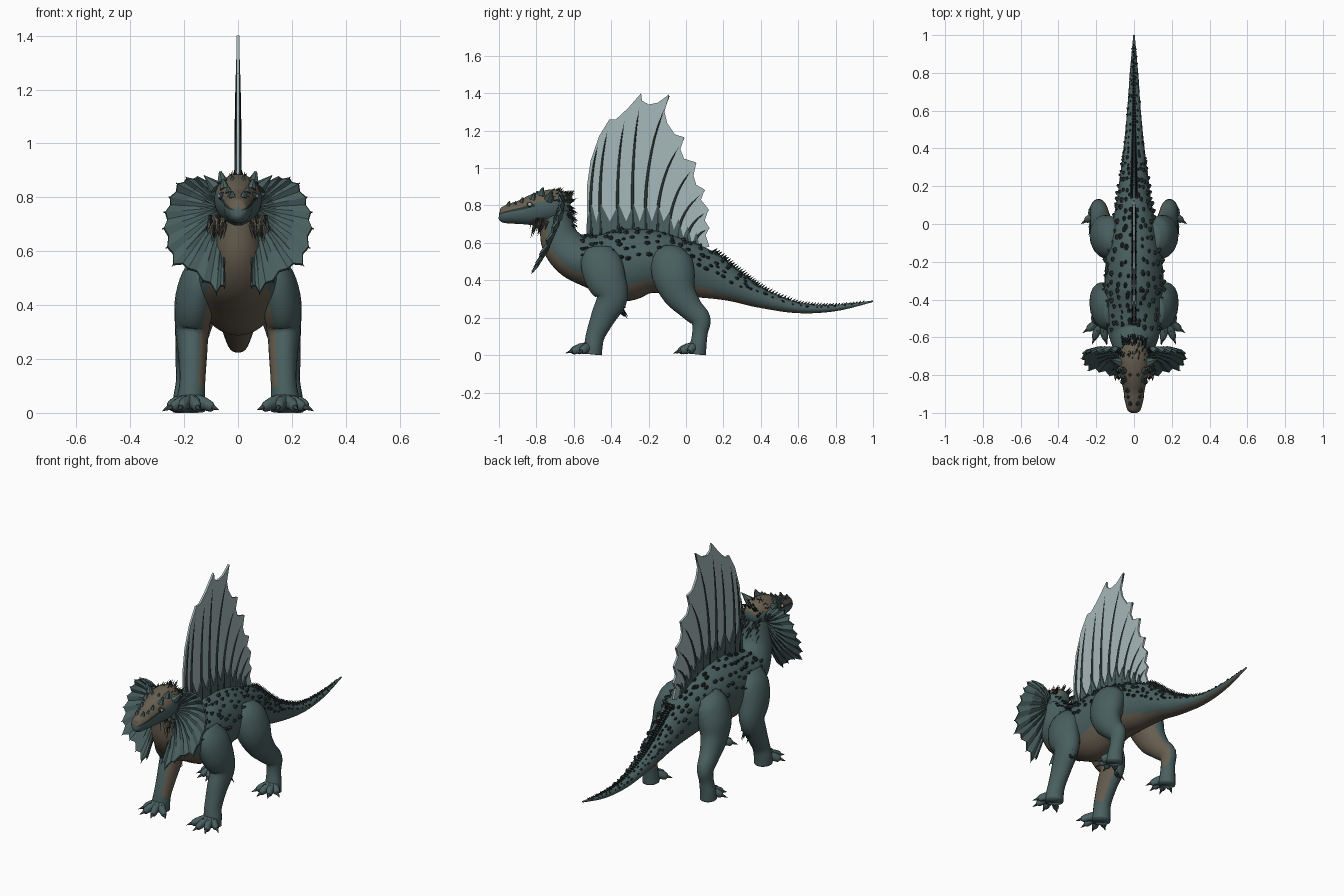
import bpy, bmesh, math, random
from mathutils import Vector, Matrix

if "Cube" in bpy.data.objects:
    bpy.data.objects.remove(bpy.data.objects["Cube"])

random.seed(4)
COLOURS = [("teal_hide", (.068, .115, .115)), ("brown_belly", (.135, .112, .08)),
           ("dark_scale", (.022, .034, .034)), ("pale_sail", (.38, .48, .49)),
           ("grey_claw", (.045, .055, .052)), ("pale_eye", (.45, .5, .45))]
MATS = []
for name, c in COLOURS:
    m = bpy.data.materials.new(name)
    m.diffuse_color = (*c, 1)
    m.use_nodes = True
    m.node_tree.nodes["Principled BSDF"].inputs["Base Color"].default_value = m.diffuse_color
    MATS.append(m)
HIDE, BELLY, DARK, SAIL, CLAW, EYE = range(6)


def finish(bm, name, mirror=False, smooth=True):
    bmesh.ops.recalc_face_normals(bm, faces=bm.faces)
    for f in bm.faces:
        f.smooth = smooth
    me = bpy.data.meshes.new(name)
    bm.to_mesh(me)
    bm.free()
    ob = bpy.data.objects.new(name, me)
    bpy.context.collection.objects.link(ob)
    for m in MATS:
        me.materials.append(m)
    if mirror:
        ob.modifiers.new("mirror", 'MIRROR').use_mirror_merge = False
    return ob


def curve(pts, k):
    """Smooth interpolation through tuples of any length."""
    out = []
    for i in range(len(pts) - 1):
        a, b, c, d = pts[max(i - 1, 0)], pts[i], pts[i + 1], pts[min(i + 2, len(pts) - 1)]
        for s in range(k):
            t = s / k
            out.append([.5 * (2 * q + (r - p) * t + (2 * p - 5 * q + 4 * r - u) * t * t
                              + (3 * q - p - 3 * r + u) * t ** 3) for p, q, r, u in zip(a, b, c, d)])
    return out + [list(pts[-1])]


def frames(pts, k):
    """Rings of (centre, side, up, tangent, half width, half height)."""
    ps = curve(pts, k)
    cs = [Vector(p[:3]) for p in ps]
    ref = Vector((0, 1, 0)) if abs((cs[-1] - cs[0]).normalized().x) > .8 else Vector((1, 0, 0))
    out = []
    for i, p in enumerate(ps):
        t = (cs[min(i + 1, len(cs) - 1)] - cs[max(i - 1, 0)]).normalized()
        s = (ref - t * ref.dot(t)).normalized()
        out.append((cs[i], s, t.cross(s), t, max(p[3], .001), max(p[4], .001)))
    return out


def loft(bm, pts, n=12, k=4, rule=None, mat=HIDE):
    rings = frames(pts, k)
    vs = [[bm.verts.new(c + s * w * math.cos(2 * math.pi * j / n) + u * h * math.sin(2 * math.pi * j / n))
           for j in range(n)] for c, s, u, t, w, h in rings]
    for i in range(len(vs) - 1):
        for j in range(n):
            q = (j + 1) % n
            f = bm.faces.new((vs[i][j], vs[i][q], vs[i + 1][q], vs[i + 1][j]))
            ctr = f.calc_center_median()
            f.material_index = rule(ctr, ctr - rings[i][0], math.sin(2 * math.pi * (j + .5) / n)) if rule else mat
    for ring in (vs[0], vs[-1]):
        bm.faces.new(ring).material_index = mat
    return rings


def spike(bm, base, d, r, length, mat=DARK, r2=0.0, n=5, stretch=None):
    """Cone from base along d; optionally elongated along a direction."""
    z = Vector(d).normalized()
    x = Vector(stretch) if stretch else Vector((.13, .97, .2))
    x = (x - z * x.dot(z)).normalized()
    y = z.cross(x)
    M = Matrix.Translation(Vector(base) + z * length * .4) @ Matrix((x, y, z)).transposed().to_4x4()
    if stretch:
        M = M @ Matrix.Diagonal((1.6, 1, 1, 1))
    res = bmesh.ops.create_cone(bm, cap_ends=True, segments=n, radius1=r, radius2=r2, depth=length, matrix=M)
    for f in {f for v in res["verts"] for f in v.link_faces}:
        f.material_index = mat


def plate(name, yz, thick, mat):
    """Upright plate on the centre line from a y-z outline."""
    bm = bmesh.new()
    f = bm.faces.new([bm.verts.new((-thick / 2, y, z)) for y, z in yz])
    ext = bmesh.ops.extrude_face_region(bm, geom=[f], use_keep_orig=True)
    bmesh.ops.translate(bm, vec=(thick, 0, 0), verts=[v for v in ext["geom"] if isinstance(v, bmesh.types.BMVert)])
    for f in bm.faces:
        f.material_index = mat
    bmesh.ops.triangulate(bm, faces=bm.faces)
    return finish(bm, name, smooth=False)


# Trunk: tail, torso and neck in one loft
TRUNK = [(0, 1, .288, .004, .004), (0, .8, .252, .022, .017), (0, .6, .253, .036, .029),
         (0, .4, .305, .056, .053), (0, .25, .37, .075, .085), (0, .1, .432, .095, .13),
         (0, -.05, .475, .13, .15), (0, -.2, .5, .15, .172), (0, -.35, .482, .158, .195),
         (0, -.5, .5, .155, .145), (0, -.6, .53, .13, .12), (0, -.665, .6, .097, .108),
         (0, -.69, .68, .08, .092), (0, -.70, .77, .07, .08)]
bm = bmesh.new()
trunk = loft(bm, TRUNK, 32, 6, lambda c, d, s: BELLY if s < (-.68 if c.y > .15 else -.56) else HIDE)
finish(bm, "trunk")

# Scattered bony scales in rows over back and tail, plus the tail ridge
bm = bmesh.new()
for i, (c, s, u, t, w, h) in enumerate(trunk):
    if .93 > c.y > -.6 and (i % 2 == 0 or c.y > .3):
        for deg in (12, 30, 46, 62, 76):
            if c.y > .3 and deg not in (30, 62):
                continue
            for sx in (1, -1):
                a = math.radians(deg + random.uniform(-6, 6))
                n = (s * sx * math.cos(a) / w + u * math.sin(a) / h).normalized()
                p = c + s * sx * w * math.cos(a) + u * h * math.sin(a) + t * random.uniform(-.018, .018)
                r = random.uniform(.008, .013) * min(1, .25 + w * 7)
                spike(bm, p, n - t * .4, r, r * 1.5, r2=r * .3, n=6, stretch=t)
finish(bm, "back_scales", smooth=False)
bm = bmesh.new()
for a, b in zip(trunk, trunk[1:]):
    for f in (0, .5):
        c, u, h, w = a[0].lerp(b[0], f), a[2], a[5] + (b[5] - a[5]) * f, a[4]
        if .95 > c.y > .1:
            for sx in (1, -1):
                spike(bm, c + u * h * .97 + Vector((sx * w * .13, 0, 0)), u + Vector((0, .9, 0)),
                      .004 + w * .07, .012 + w * .3)
finish(bm, "tail_ridge", smooth=False)

# Head with mouth line and brown lower jaw
bm = bmesh.new()
def head_rule(c, d, s):
    if c.y < -.8 and abs(s + .29) < .1:
        return DARK
    return BELLY if s < -.35 else HIDE
loft(bm, [(0, -1, .748, .014, .016), (0, -.985, .748, .034, .04), (0, -.93, .757, .05, .055),
          (0, -.88, .764, .056, .065), (0, -.82, .775, .07, .082), (0, -.75, .79, .088, .09),
          (0, -.68, .8, .078, .085), (0, -.62, .79, .04, .05)], 32, 4, head_rule)
finish(bm, "head")

# Eyes, brow horns and snout bumps
bm = bmesh.new()
for r, mat, x in ((.015, DARK, .058), (.010, EYE, .0655)):
    res = bmesh.ops.create_uvsphere(bm, u_segments=12, v_segments=8, radius=r,
                                    matrix=Matrix.Translation((x, -.835, .805)))
    for f in {f for v in res["verts"] for f in v.link_faces}:
        f.material_index = mat
finish(bm, "eyes", True)
bm = bmesh.new()
spike(bm, (.085, -.73, .84), (.75, .25, .75), .028, .07, HIDE, n=7)
for x, y, z, r in ((.05, -.82, .835, .02), (.058, -.775, .86, .022), (.035, -.88, .82, .014),
                   (.02, -.95, .80, .014), (.03, -.915, .805, .011), (.02, -.8, .855, .014)):
    spike(bm, (x, y, z), (x * 4, .3, 1), r, r * 1.9, HIDE, r2=r * .25, n=7)
finish(bm, "brow_horns", True, False)

# Bristles on the nape, under the jaw and at the elbows
bm = bmesh.new()
for _ in range(75):
    a, y = random.uniform(.35, math.pi - .35), random.uniform(-.74, -.61)
    k = 1 if y < -.68 else .8
    spike(bm, (.075 * k * math.cos(a), y, .795 + .075 * k * math.sin(a)),
          (math.cos(a) * .6, .9, math.sin(a) * .8), .007, random.uniform(.03, .055), n=4)
for _ in range(40):
    z = random.uniform(.63, .8)
    x = random.uniform(-.06, .06)
    spike(bm, (x, -.61 - abs(x) * .4, z), (x * 4, 1, -.5), .006, .045, n=4)
finish(bm, "nape_bristles", smooth=False)
bm = bmesh.new()
for i in range(26):
    spike(bm, (random.uniform(.045, .11), random.uniform(-.82, -.74), random.uniform(.68, .73)),
          (random.uniform(-.1, .4), -.3, -1), .007, random.uniform(.04, .075), (BELLY, DARK)[i % 2], n=4)
finish(bm, "jaw_bristles", True, False)
bm = bmesh.new()
for _ in range(18):
    spike(bm, (random.uniform(.14, .2), random.uniform(-.37, -.335), random.uniform(.22, .32)),
          (0, .7, -1), .007, .05, n=4)
finish(bm, "elbow_bristles", True, False)

# Neck frill: pleated fan with scalloped rim and dark ribs
RIM = [(.10, .86), (.15, .875), (.19, .872), (.225, .85), (.252, .80), (.27, .745), (.275, .685),
       (.262, .615), (.24, .55), (.185, .535), (.13, .49), (.08, .445), (.05, .47)]
HUB = Vector((.055, -.70, .76))
def rim3(x, z):
    return Vector((x, -.68 - .14 * max(0, (.76 - z) / .31), z))
tips = [rim3(*p) for p in RIM]
edge = []
for a, b in zip(tips, tips[1:]):
    edge += [a, HUB + ((a + b) / 2 - HUB) * .95 + Vector((0, .014, 0))]
edge.append(tips[-1])
bm = bmesh.new()
grid = []
for e in edge:
    row = []
    for t in (.1, .4, .7, 1):
        p = HUB.lerp(e, t) + Vector((0, .03 * math.sin(math.pi * t), 0))
        row.append(bm.verts.new(p))
    grid.append(row)
for a, b in zip(grid, grid[1:]):
    for i in range(3):
        bm.faces.new((a[i], a[i + 1], b[i + 1], b[i]))
frill = finish(bm, "neck_frill", smooth=False)
mod = frill.modifiers.new("thickness", 'SOLIDIFY')
mod.thickness, mod.offset = .012, 0
frill.modifiers.new("mirror", 'MIRROR').use_mirror_merge = False
bm = bmesh.new()
for e in tips:
    pts = []
    for t, r in ((.1, .009), (.4, .008), (.7, .007), (1.03, .002)):
        p = HUB.lerp(e, t) + Vector((0, .03 * math.sin(math.pi * min(t, 1)), 0))
        pts.append((*p, r * .6, r * 1.1))
    loft(bm, pts, 6, 2, mat=DARK)
finish(bm, "frill_ribs", True)

# Back sail with scalloped edge, ribs and a toothed skin base
plate("sail", [(-.53, .6), (-.53, .9), (-.51, 1.04), (-.465, 1.17), (-.41, 1.26), (-.375, 1.26), (-.31, 1.32),
               (-.24, 1.4), (-.235, 1.36), (-.2, 1.34), (-.15, 1.35), (-.09, 1.395), (-.115, 1.3), (-.1, 1.24),
               (-.06, 1.18), (-.01, 1.165), (-.03, 1.1), (-.01, 1.05), (.055, 1.03), (.04, .96), (.055, .91),
               (.1, .885), (.08, .83), (.12, .78), (.1, .72), (.125, .68), (.105, .64), (.125, .58), (0, .55)],
      .012, SAIL)
RIBS = [(-.505, -.46, 1.17), (-.455, -.41, 1.25), (-.36, -.32, 1.305), (-.28, -.24, 1.385), (-.215, -.09, 1.385),
        (-.15, -.01, 1.16), (-.09, .055, 1.025), (-.04, .1, .88), (.01, .12, .775), (.055, .125, .68)]
bm = bmesh.new()
for b, y, z in RIBS:
    z0 = .63 if b < -.1 else .58
    loft(bm, [(0, b, z0, .018, .012), (0, b + (y - b) * .1 - .01, z0 + (z - z0) * .35, .014, .009),
              (0, b + (y - b) * .45 - .01, z0 + (z - z0) * .7, .011, .006), (0, y, z, .004, .002)], 8, 4, mat=DARK)
finish(bm, "sail_ribs")
teeth = [(-.535, .6), (-.53, .72)]
for (b, y, z), (b2, _, _) in zip(RIBS, RIBS[1:] + [(.1, 0, 0)]):
    drop = max(0, b + .15) * .75
    teeth += [(b, .81 - drop), ((b + b2) / 2, .715 - drop)]
plate("sail_base", teeth + [(.13, .54), (0, .53)], .026, HIDE)

# Legs: limb loft, then toes with claws
def leg(name, pts, toes, base):
    bm = bmesh.new()
    loft(bm, pts, 18, 4, lambda c, d, s: BELLY if d.x < -.025 and abs(s) < .8 and .1 < c.z < .4 else HIDE)
    finish(bm, name, True)
    bm = bmesh.new()
    for x, y in toes:
        a, b = Vector((*base, .045)), Vector((x, y, .02))
        m = a.lerp(b, .6)
        loft(bm, [(a.x, a.y, .04, .03, .035), (m.x, m.y, .036, .022, .026), (b.x, b.y, .022, .016, .02),
                  (*(b + (b - a) * .12), .005, .006)], 10, 3)
        d = (b - a).normalized()
        spike(bm, b + d * .006 + Vector((0, 0, .004)), d + Vector((0, 0, -.1)), .012, .042, CLAW, n=7)
        spike(bm, m + Vector((0, 0, .022)), (0, -.3, 1), .009, .012, DARK, r2=.003, stretch=d)
    finish(bm, name + "_toes", True)

leg("front_leg", [(.11, -.46, .56, .05, .08), (.14, -.455, .5, .07, .11), (.16, -.43, .41, .075, .11),
                  (.17, -.395, .31, .063, .086), (.168, -.44, .21, .053, .068), (.17, -.483, .11, .048, .052),
                  (.175, -.495, .05, .052, .05), (.175, -.5, .004, .052, .052)],
    [(.10, -.575), (.152, -.605), (.208, -.6), (.24, -.555)], (.175, -.51))
leg("hind_leg", [(.09, -.07, .56, .05, .07), (.12, -.075, .51, .08, .11), (.148, -.065, .42, .086, .115),
                 (.165, -.035, .33, .07, .092), (.177, .025, .25, .055, .066), (.187, .078, .19, .045, .055),
                 (.19, .075, .12, .04, .042), (.195, .065, .05, .046, .045), (.195, .06, .004, .048, .048)],
    [(.14, -.005), (.18, -.03), (.225, -.02), (.25, .02)], (.195, .055))
